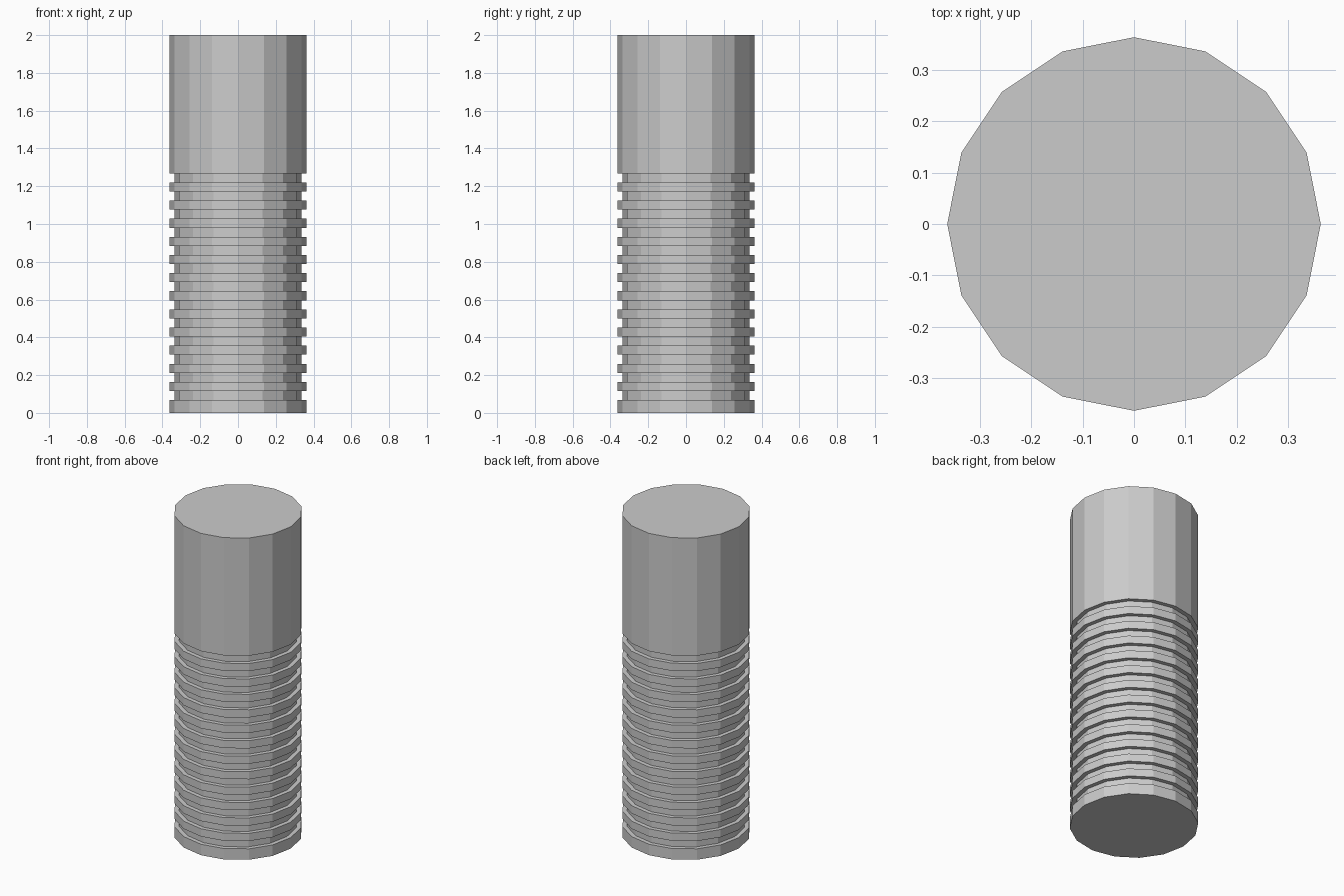
import bpy, bmesh, math

if "Cube" in bpy.data.objects:
    bpy.data.objects.remove(bpy.data.objects["Cube"])

SIDES = 16
R_OUT, R_IN = 0.363, 0.337
HEIGHT = 2.0
PITCH, RIB = 0.096, 0.048
GROOVES = 13

# profile: plain base collar, evenly spaced grooves, plain upper shank
profile = [(R_OUT, 0.0)]
for i in range(GROOVES):
    z = 0.068 + PITCH * i
    profile += [(R_OUT, z), (R_IN, z), (R_IN, z + RIB), (R_OUT, z + RIB)]
profile.append((R_OUT, HEIGHT))

# turn the profile into flat-sided rings
bm = bmesh.new()
rings = []
for r, z in profile:
    rings.append([bm.verts.new((r * math.cos(2 * math.pi * k / SIDES),
                                r * math.sin(2 * math.pi * k / SIDES), z))
                  for k in range(SIDES)])
for a, b in zip(rings, rings[1:]):
    for k in range(SIDES):
        n = (k + 1) % SIDES
        bm.faces.new((a[k], a[n], b[n], b[k]))

# end caps
bm.faces.new(rings[0][::-1])
bm.faces.new(rings[-1])
bm.normal_update()

mesh = bpy.data.meshes.new("grooved_rod")
bm.to_mesh(mesh)
bm.free()
rod = bpy.data.objects.new("grooved_rod", mesh)
bpy.context.collection.objects.link(rod)

# single grey material
grey = bpy.data.materials.new("light_grey")
grey.diffuse_color = (0.6, 0.6, 0.6, 1.0)
grey.use_nodes = True
grey.node_tree.nodes["Principled BSDF"].inputs["Base Color"].default_value = grey.diffuse_color
mesh.materials.append(grey)
